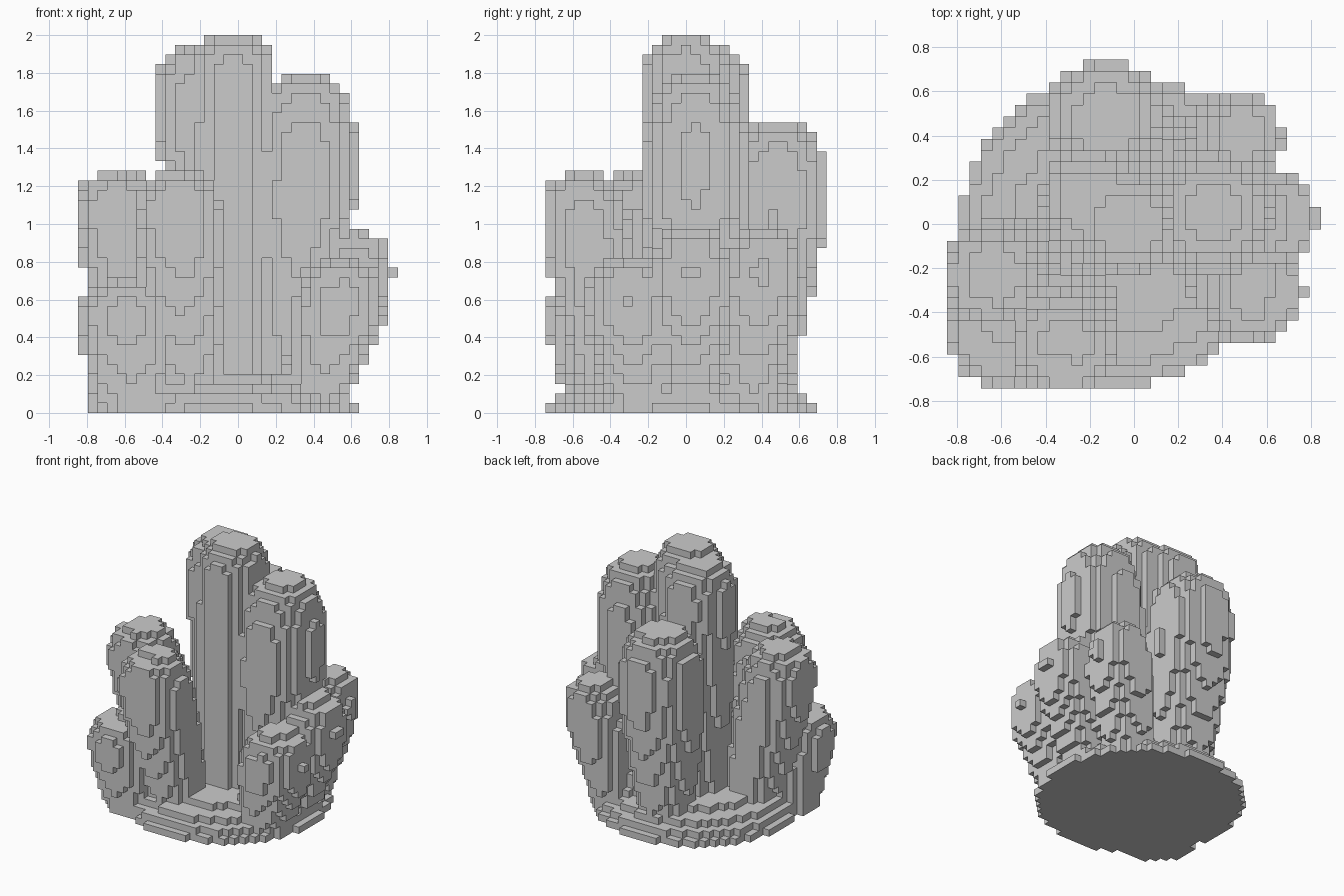
import bpy
import math
from mathutils import Vector

cube = bpy.data.objects.get("Cube")
if cube:
    bpy.data.objects.remove(cube, do_unlink=True)

CELL = 2 / 39            # edge of one block
NX, NY, NZ = 16, 14, 39  # half width, half depth, height in blocks

stone = bpy.data.materials.new("grey stone")
stone.use_nodes = True
GREY = (0.6, 0.6, 0.6, 1)
stone.diffuse_color = GREY
stone.node_tree.nodes["Principled BSDF"].inputs["Base Color"].default_value = GREY


def fill(inside):
    """Grid cells whose centre satisfies the rule."""
    return {(i, j, k)
            for i in range(-NX, NX + 1)
            for j in range(-NY, NY + 1)
            for k in range(NZ)
            if inside(i * CELL, j * CELL, (k + 0.5) * CELL)}


def crystal(base, top, height, r0, r1, dome):
    """Leaning column that widens upward and ends in a blunt dome square to its axis."""
    foot = Vector((*base, 0))
    axis = Vector((*top, height)) - foot
    length = axis.length
    axis.normalize()

    def inside(x, y, z):
        offset = Vector((x, y, z)) - foot
        s = offset.dot(axis)
        if s > length:
            return False
        r = r0 + (r1 - r0) * min(1, max(0, s) / length / 0.6)
        u = max(0, (s - length + dome) / dome)
        r *= 0.35 + 0.65 * math.sqrt(1 - u * u)
        return (offset - axis * s).length <= r
    return fill(inside)


def mound(x, y, z):
    """Low dome under the cluster."""
    r = math.hypot(x + 0.08, y + 0.03) / 0.715
    return r < 1 and z <= 0.24 * math.sqrt(1 - r * r)


parts = {
    "base_mound": fill(mound),
    "tall_crystal": crystal((-0.04, -0.01), (-0.03, 0.0), 2.0, 0.22, 0.23, 0.25),
    "tall_back_crystal": crystal((-0.08, 0.06), (-0.21, 0.11), 1.95, 0.22, 0.24, 0.28),
    "left_tall_crystal": crystal((0.27, 0.04), (0.37, 0.05), 1.78, 0.17, 0.285, 0.5),
    "left_short_crystal": crystal((0.4, 0.02), (0.66, 0.03), 0.96, 0.15, 0.235, 0.33),
    "left_back_crystal": crystal((0.32, 0.33), (0.52, 0.43), 0.97, 0.15, 0.205, 0.3),
    "left_front_crystal": crystal((0.38, -0.24), (0.6, -0.33), 0.8, 0.16, 0.235, 0.28),
    "back_crystal": crystal((-0.1, 0.37), (-0.13, 0.5), 1.53, 0.16, 0.275, 0.35),
    "right_crystal": crystal((-0.43, -0.15), (-0.68, -0.24), 1.27, 0.18, 0.235, 0.25),
    "front_crystal": crystal((-0.26, -0.33), (-0.33, -0.59), 1.26, 0.18, 0.235, 0.25),
    "right_front_crystal": crystal((-0.55, -0.38), (-0.61, -0.54), 0.69, 0.23, 0.25, 0.18),
}
solid = set().union(*parts.values())


def build(name, cells):
    """Mesh only the block sides that face open air."""
    verts, faces = {}, []
    for cell in sorted(cells):
        for axis in range(3):
            for sign in (-1, 1):
                near = list(cell)
                near[axis] += sign
                if tuple(near) in solid:
                    continue
                a, b = (axis + 1) % 3, (axis + 2) % 3
                loop = [(-1, -1), (1, -1), (1, 1), (-1, 1)][::sign]
                face = []
                for p, q in loop:
                    corner = [2 * c for c in cell]
                    corner[axis] += sign
                    corner[a] += p
                    corner[b] += q
                    face.append(verts.setdefault(tuple(corner), len(verts)))
                faces.append(face)
    mesh = bpy.data.meshes.new(name)
    half = CELL / 2
    points = [Vector((x, y, z + 1)) * half for x, y, z in verts]
    mesh.from_pydata(points, [], faces)
    mesh.materials.append(stone)
    obj = bpy.data.objects.new(name, mesh)
    bpy.context.collection.objects.link(obj)


claimed = set()
for name, cells in parts.items():
    build(name, cells - claimed)
    claimed |= cells
